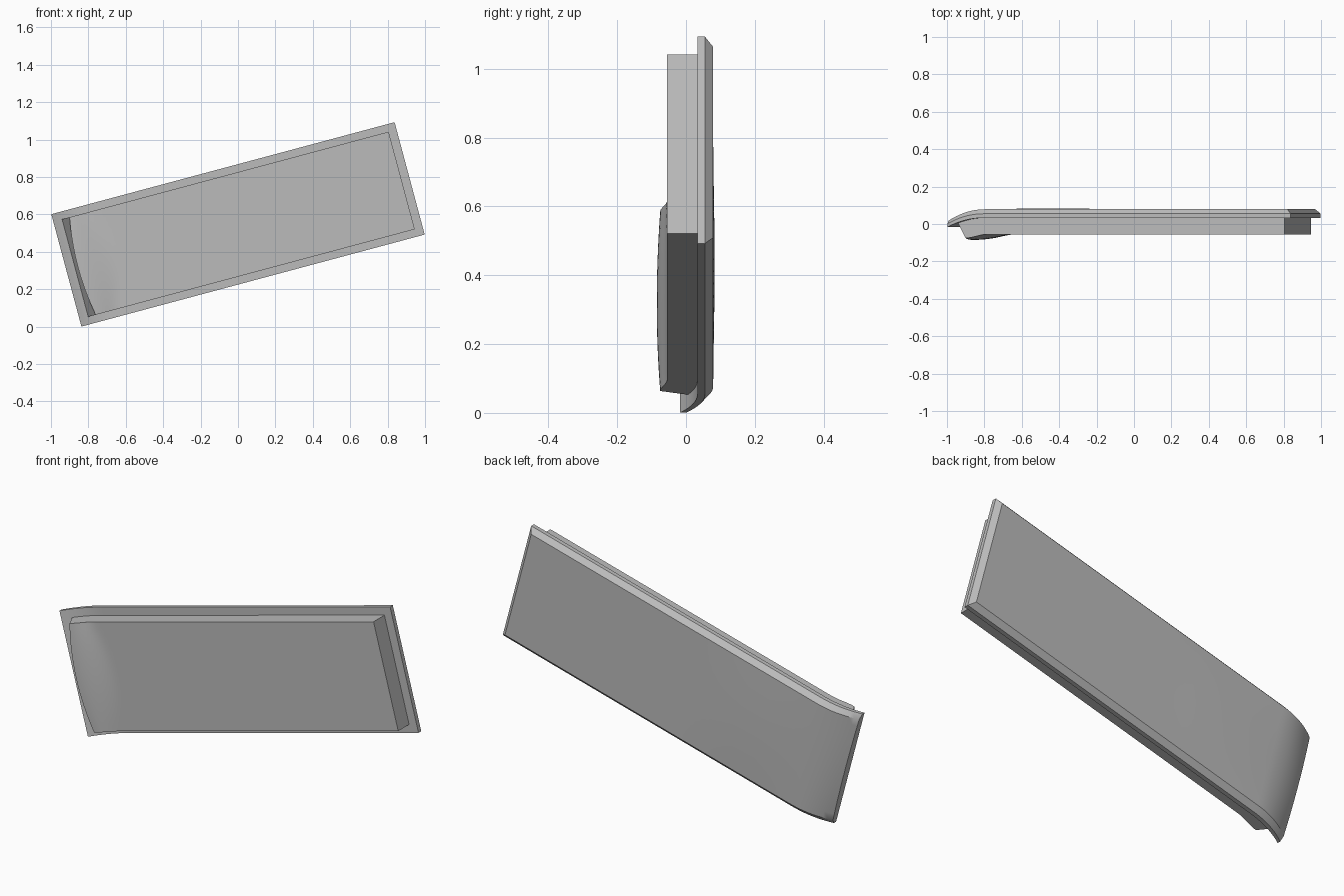
import bpy, bmesh, math

cube = bpy.data.objects.get("Cube")
if cube:
    bpy.data.objects.remove(cube, do_unlink=True)

grey = bpy.data.materials.new("plain grey")
grey.use_nodes = True
colour = (0.5, 0.5, 0.5, 1)
grey.diffuse_color = colour
grey.node_tree.nodes["Principled BSDF"].inputs["Base Color"].default_value = colour

TILT = math.radians(15)
HALF_L, HALF_W = 0.95, 0.311
FRONT, EDGE, BACK = 0.033, 0.055, 0.079
CHAMFER = 0.024
COLUMNS = [i / 8 for i in range(-8, 9)]


def ease(t):
    t = max(0, min(1, t))
    return t * t * (3 - 2 * t)


def bend(u):
    """How far along the curled end a station lies, 0 to 1, squared."""
    return max(0, (-0.74 - u) / 0.21) ** 2.2


def loft(name, sections):
    """Skin a row of closed sections, cap the ends and tilt the result."""
    bm = bmesh.new()
    rings = [[bm.verts.new(p) for p in s] for s in sections]
    n = len(rings[0])
    for a, b in zip(rings, rings[1:]):
        for i in range(n):
            j = (i + 1) % n
            bm.faces.new((a[i], a[j], b[j], b[i]))
    bm.faces.new(rings[0])
    bm.faces.new(rings[-1])
    bmesh.ops.remove_doubles(bm, verts=bm.verts, dist=0.0002)
    bmesh.ops.recalc_face_normals(bm, faces=bm.faces)
    mesh = bpy.data.meshes.new(name)
    bm.to_mesh(mesh)
    bm.free()
    obj = bpy.data.objects.new(name, mesh)
    bpy.context.collection.objects.link(obj)
    mesh.materials.append(grey)
    obj.rotation_euler.y = -TILT
    obj.location.z = 0.547
    bpy.ops.object.select_all(action="DESELECT")
    obj.select_set(True)
    bpy.context.view_layer.objects.active = obj
    bpy.ops.object.shade_smooth_by_angle(angle=math.radians(32))
    return obj


# Backing plate: chamfered behind, curling forward at its right end
def plate_section(u, inset=CHAMFER, back=BACK):
    t = bend(u)
    crown = 0.004 * math.sin(math.pi * max(0, min(1, (u + 0.8) / 0.7)))
    ring = [(u, FRONT - 0.05 * t, -HALF_W), (u, EDGE - 0.055 * t, -HALF_W)]
    for c in COLUMNS:
        swell = (crown + 0.01 * t) * (1 - c * c)
        ring.append((u, back - 0.062 * t + swell, c * (HALF_W - inset)))
    ring += [(u, EDGE - 0.055 * t, HALF_W), (u, FRONT - 0.05 * t, HALF_W)]
    return ring


curl = [-HALF_L + 0.21 * i / 10 for i in range(11)]
body = [-0.62, -0.5, -0.38, -0.26, -0.1]
plate = [plate_section(u) for u in curl + body + [HALF_L - CHAMFER]]
plate.append(plate_section(HALF_L, 0, EDGE))
loft("backing_plate", plate)


# Front panel: square slab whose right end swells forward over a sloped wall
PANEL_W = 0.27
PANEL_R = 0.906


def panel_section(u):
    ring = [(max(u, -0.905), FRONT + 0.008 - 0.05 * bend(u), -PANEL_W)]
    for c in COLUMNS:
        # the front edge of the sloped end bows outward in the middle
        end = -0.886 + 0.026 * c * c
        s = (u + 0.905) / (PANEL_R + 0.905)
        x = end + s * (PANEL_R - end)
        reach = 0.22 - 0.1 * c * c
        lift = (0.03 - 0.01 * c * c) * ease(1 - (x - end) / reach)
        ring.append((x, -0.055 - lift, c * PANEL_W))
    ring.append((u, FRONT + 0.008 - 0.05 * bend(u), PANEL_W))
    return ring


stations = [-0.905 + 0.25 * i / 12 for i in range(13)] + [PANEL_R]
loft("front_panel", [panel_section(u) for u in stations])
